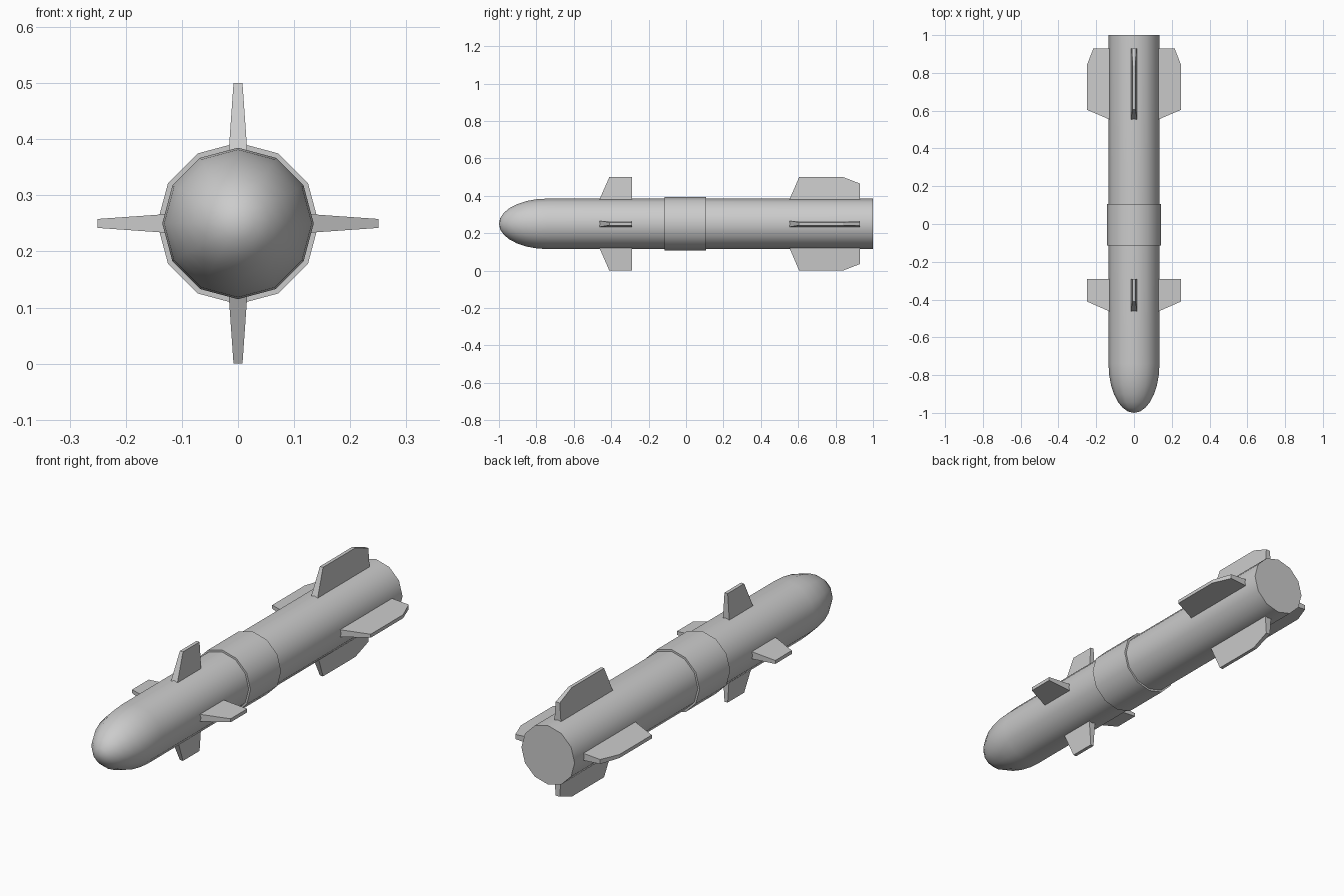
import bpy, bmesh, math
from mathutils import Matrix, Vector

if "Cube" in bpy.data.objects:
    bpy.data.objects.remove(bpy.data.objects["Cube"])

CZ = 0.25      # height of the centre axis
SIDES = 12


def add_object(name, bm, smooth=False):
    bmesh.ops.recalc_face_normals(bm, faces=bm.faces)
    mesh = bpy.data.meshes.new(name)
    bm.to_mesh(mesh)
    bm.free()
    ob = bpy.data.objects.new(name, mesh)
    bpy.context.collection.objects.link(ob)
    ob.location.z = CZ
    if smooth:
        bpy.ops.object.select_all(action='DESELECT')
        ob.select_set(True)
        bpy.context.view_layer.objects.active = ob
        bpy.ops.object.shade_smooth_by_angle(angle=math.radians(40))
    return ob


def revolve(name, profile):
    """Spin (radius, y) points around the y axis."""
    bm = bmesh.new()
    verts = [bm.verts.new((r, y, 0)) for r, y in profile]
    edges = [bm.edges.new(pair) for pair in zip(verts, verts[1:])]
    bmesh.ops.spin(bm, geom=verts + edges, cent=(0, 0, 0), axis=(0, 1, 0),
                   angle=math.tau, steps=SIDES)
    bmesh.ops.remove_doubles(bm, verts=bm.verts, dist=1e-4)
    # close the open ends with flat caps
    bmesh.ops.holes_fill(bm, edges=[e for e in bm.edges if e.is_boundary], sides=0)
    return add_object(name, bm, smooth=True)


def fin(name, outline, turn):
    """Tapered fin from a (y, radius) outline, turned around the y axis."""
    bm = bmesh.new()
    rot = Matrix.Rotation(turn, 4, 'Y')
    rings = []
    for side in (-1, 1):
        rings.append([bm.verts.new(rot @ Vector((side * (0.0255 - 0.07 * r), y, r)))
                      for y, r in outline])
    a, b = rings
    bm.faces.new(a)
    bm.faces.new(b[::-1])
    n = len(outline)
    for i in range(n):
        j = (i + 1) % n
        bm.faces.new((a[i], b[i], b[j], a[j]))
    return add_object(name, bm)


# body with rounded nose and flat tail
R = 0.135
nose = [(R * math.sin(t), -0.74 - 0.26 * math.cos(t))
        for t in (math.pi / 2 * i / 7 for i in range(8))]
revolve("body", nose + [(R, 1.0)])

# raised middle collar
revolve("collar", [(R - 0.01, -0.115), (0.144, -0.115), (0.144, 0.107), (R - 0.01, 0.107)])

# four front fins and four tail fins
front = [(-0.467, 0.12), (-0.41, 0.25), (-0.29, 0.25), (-0.29, 0.12)]
tail = [(0.549, 0.12), (0.605, 0.25), (0.84, 0.25), (0.93, 0.215), (0.93, 0.12)]
for i, place in enumerate(("top", "right", "bottom", "left")):
    fin("front_fin_" + place, front, i * math.pi / 2)
    fin("tail_fin_" + place, tail, i * math.pi / 2)
